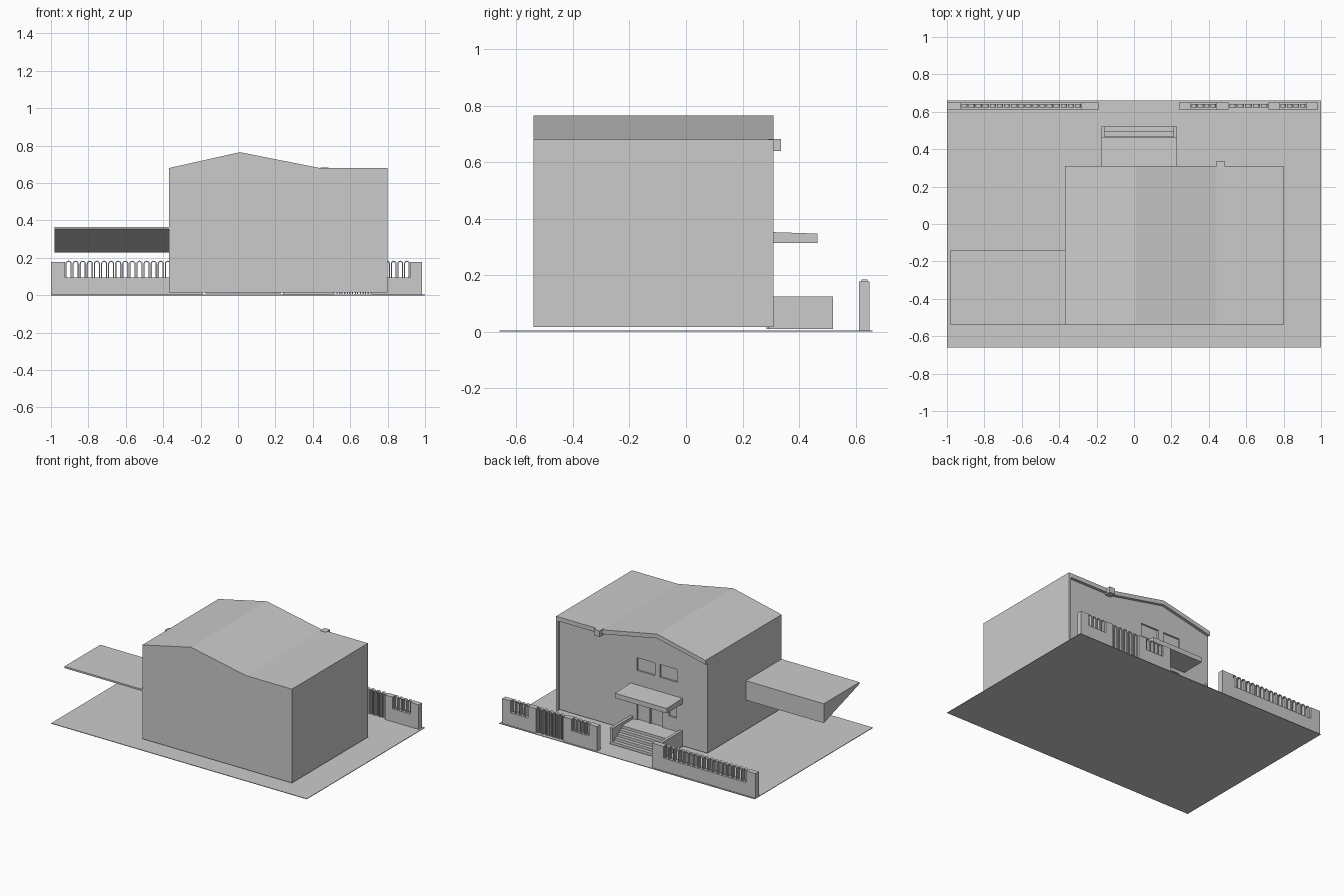
import bpy, bmesh, math

if "Cube" in bpy.data.objects:
    bpy.data.objects.remove(bpy.data.objects["Cube"])

grey = bpy.data.materials.new("plain grey")
grey.diffuse_color = (0.6, 0.6, 0.6, 1)
grey.use_nodes = True
grey.node_tree.nodes["Principled BSDF"].inputs["Base Color"].default_value = grey.diffuse_color


def finish(name, bm):
    bmesh.ops.recalc_face_normals(bm, faces=bm.faces)
    me = bpy.data.meshes.new(name)
    bm.to_mesh(me)
    bm.free()
    me.materials.append(grey)
    ob = bpy.data.objects.new(name, me)
    bpy.context.collection.objects.link(ob)
    return ob


def add_prism(bm, pts, axis, a, b):
    """Extrude a closed profile along x (profile y,z) or y (profile x,z)."""
    def place(p, t):
        return (t, p[0], p[1]) if axis == 'x' else (p[0], t, p[1])
    v0 = [bm.verts.new(place(p, a)) for p in pts]
    v1 = [bm.verts.new(place(p, b)) for p in pts]
    bm.faces.new(v0)
    bm.faces.new(v1[::-1])
    n = len(pts)
    for i in range(n):
        j = (i + 1) % n
        bm.faces.new((v0[i], v0[j], v1[j], v1[i]))


def prism(name, pts, axis, a, b):
    bm = bmesh.new()
    add_prism(bm, pts, axis, a, b)
    return finish(name, bm)


def box(name, x0, x1, y0, y1, z0, z1):
    return prism(name, [(x0, z0), (x1, z0), (x1, z1), (x0, z1)], 'y', y0, y1)


def cut(target, x0, x1, y0, y1, z0, z1):
    cutter = box("cutter", x0, x1, y0, y1, z0, z1)
    cutter.hide_render = True
    mod = target.modifiers.new("cut", 'BOOLEAN')
    mod.operation = 'DIFFERENCE'
    mod.solver = 'EXACT'
    mod.object = cutter
    bpy.context.view_layer.objects.active = target
    bpy.ops.object.modifier_apply(modifier=mod.name)
    bpy.data.objects.remove(cutter)


# plot
box("plot_slab", -1, 1, -0.66, 0.66, 0, 0.004)

# house body with bent roof line, rear facade set back under the roof
roof = [(-0.37, 0.68), (0.01, 0.765), (0.44, 0.68), (0.80, 0.68)]
house = prism("house_body", [(-0.37, 0.016)] + roof + [(0.80, 0.016)], 'y', -0.54, 0.29)

# window and door recesses
for x0, x1, z0, z1 in [(0.04, 0.18, 0.455, 0.545), (-0.135, 0.0, 0.455, 0.545),
                       (-0.13, -0.07, 0.20, 0.29), (-0.02, 0.18, 0.105, 0.30)]:
    cut(house, x0, x1, 0.278, 0.35, z0, z1)
box("door_mullion", 0.075, 0.087, 0.276, 0.287, 0.105, 0.30)

# roof edge overhang, side fin and water spout
edge = roof + [(x, z - 0.03) for x, z in reversed(roof)]
prism("roof_overhang", edge, 'y', 0.29, 0.31)
box("side_fin", 0.785, 0.80, 0.29, 0.31, 0.016, 0.65)
box("water_spout", 0.44, 0.485, 0.29, 0.337, 0.64, 0.682)

# wedge-shaped side roof
prism("side_roof", [(-0.54, 0.353), (-0.54, 0.365), (-0.14, 0.365), (-0.14, 0.228)],
      'x', -0.98, -0.37)

# entrance canopy
prism("entrance_canopy", [(0.285, 0.313), (0.465, 0.313), (0.465, 0.347), (0.285, 0.353)],
      'x', -0.175, 0.23)

# entrance stairs with cheek walls
for name, x0 in (("stair_wall_left", -0.175), ("stair_wall_right", 0.21)):
    box(name, x0, x0 + 0.02, 0.29, 0.52, 0.01, 0.125)
steps = [(0.285, 0.01)]
n, rise, tread = 5, 0.019, 0.026
for i in range(n):
    y = 0.52 - i * tread
    steps += [(y, 0.01 + i * rise), (y, 0.01 + (i + 1) * rise)]
steps.append((0.285, 0.01 + n * rise))
prism("entrance_steps", steps, 'x', -0.155, 0.21)

# fence piers and low walls
FY0, FY1, TOP = 0.613, 0.65, 0.178
piers = [(-1, -0.925), (-0.28, -0.19), (0.24, 0.305), (0.44, 0.505), (0.72, 0.78), (0.92, 0.985)]
for i, (x0, x1) in enumerate(piers):
    box(f"fence_pier_{i + 1}", x0, x1, FY0, FY1, 0, TOP)
for i, (x0, x1) in enumerate([(-0.925, -0.28), (0.305, 0.44), (0.78, 0.92)]):
    box(f"fence_low_wall_{i + 1}", x0, x1, FY0, FY1, 0, 0.095)


def grille(name, x0, x1, count, z0, middle_bar=False):
    """Row of round-topped hoops."""
    bm = bmesh.new()
    pitch = (x1 - x0) / count
    r, t, top = pitch * 0.44, 0.0065, 0.185
    for i in range(count):
        cx = x0 + (i + 0.5) * pitch
        pts = []
        for rad, order in ((r, range(7)), (r - t, range(6, -1, -1))):
            arc = [(cx + rad * math.cos(math.pi * k / 6),
                    top - r + rad * math.sin(math.pi * k / 6)) for k in order]
            if rad == r:
                pts += [(cx + r, z0)] + arc + [(cx - r, z0)]
            else:
                pts += [(cx - rad, z0)] + arc + [(cx + rad, z0)]
        add_prism(bm, pts, 'y', 0.622, 0.642)
        if middle_bar:
            add_prism(bm, [(cx - 0.003, z0), (cx + 0.003, z0),
                           (cx + 0.003, top - t), (cx - 0.003, top - t)], 'y', 0.626, 0.638)
    return finish(name, bm)


# fence hoops and gate
grille("fence_hoops_long", -0.925, -0.28, 17, 0.09)
grille("fence_hoops_middle", 0.305, 0.44, 4, 0.09)
grille("fence_hoops_end", 0.78, 0.92, 4, 0.09)
grille("gate_hoops", 0.508, 0.717, 5, 0.006, True)
